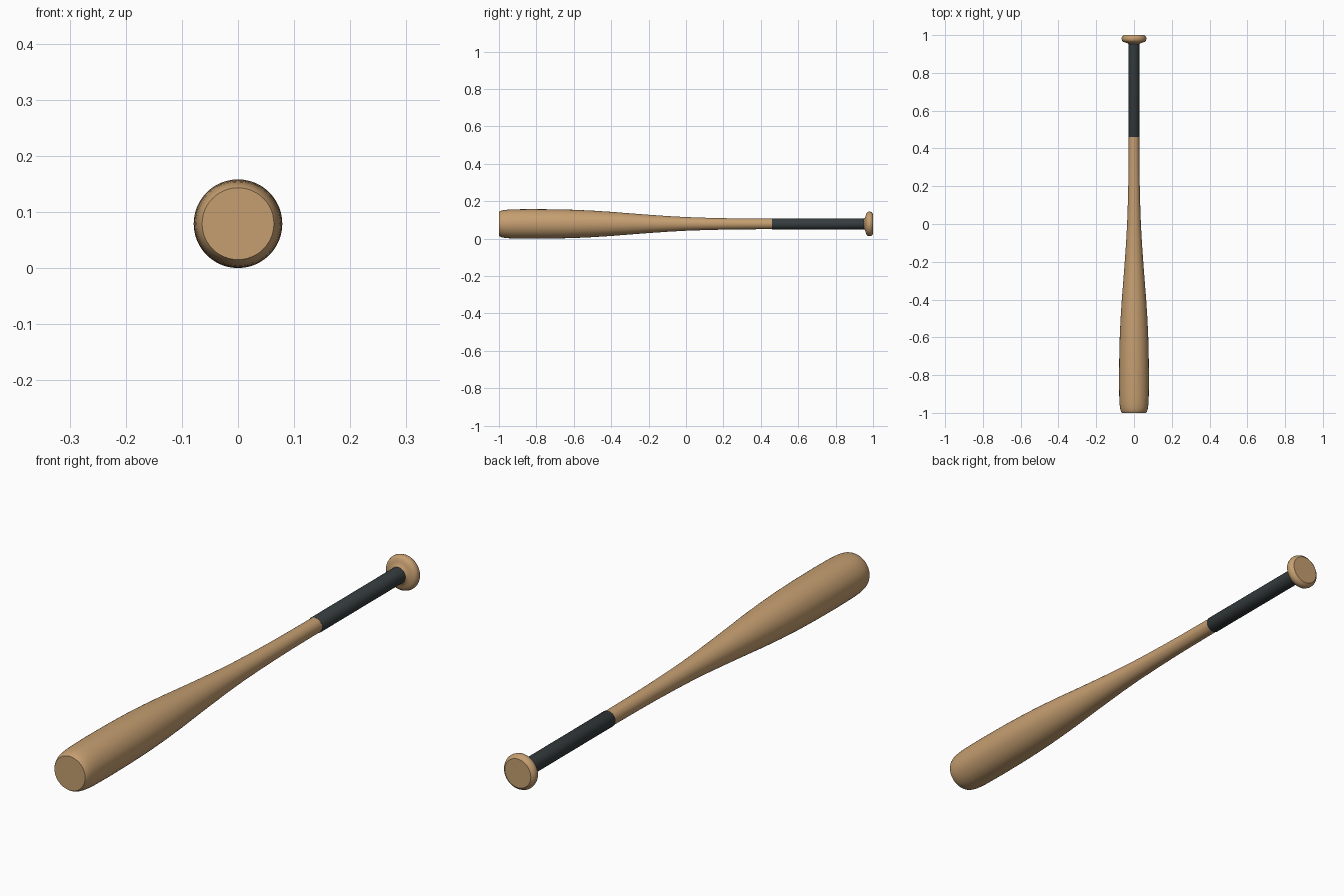
import bpy, bmesh, math

if "Cube" in bpy.data.objects:
    bpy.data.objects.remove(bpy.data.objects["Cube"])

SIDES = 48
AXIS_Z = 0.079


def material(name, rgb):
    m = bpy.data.materials.new(name)
    m.diffuse_color = (*rgb, 1.0)
    m.use_nodes = True
    m.node_tree.nodes["Principled BSDF"].inputs["Base Color"].default_value = m.diffuse_color
    return m


def lathe(name, profile, mat, angle=35):
    """Revolve (y, radius) points around the long axis and cap both ends."""
    bm = bmesh.new()
    rings = []
    for y, r in profile:
        rings.append([bm.verts.new((r * math.cos(2 * math.pi * i / SIDES), y,
                                    AXIS_Z + r * math.sin(2 * math.pi * i / SIDES)))
                      for i in range(SIDES)])
    for a, b in zip(rings, rings[1:]):
        for i in range(SIDES):
            j = (i + 1) % SIDES
            bm.faces.new((a[i], a[j], b[j], b[i]))
    bm.faces.new(rings[0])
    bm.faces.new(rings[-1])
    bmesh.ops.recalc_face_normals(bm, faces=bm.faces)
    mesh = bpy.data.meshes.new(name)
    bm.to_mesh(mesh)
    bm.free()
    mesh.materials.append(mat)
    ob = bpy.data.objects.new(name, mesh)
    bpy.context.collection.objects.link(ob)
    bpy.ops.object.select_all(action='DESELECT')
    ob.select_set(True)
    bpy.context.view_layer.objects.active = ob
    bpy.ops.object.shade_smooth_by_angle(angle=math.radians(angle))
    return ob


wood = material("warm wood", (0.56, 0.345, 0.165))
wrap = material("charcoal wrap", (0.036, 0.045, 0.048))

# Barrel with a rounded end, tapering into the handle
lathe("barrel", [
    (-1.0, 0.064), (-0.994, 0.068), (-0.985, 0.0715), (-0.97, 0.0745), (-0.95, 0.0765),
    (-0.92, 0.078), (-0.83, 0.079), (-0.70, 0.078), (-0.60, 0.0755), (-0.50, 0.071),
    (-0.40, 0.0645), (-0.30, 0.0565), (-0.20, 0.049), (-0.10, 0.042), (0.0, 0.0365),
    (0.10, 0.033), (0.20, 0.0305), (0.30, 0.029), (0.47, 0.028)], wood)

# Wrapped grip, slightly proud of the wood
lathe("grip", [(0.46, 0.0285), (0.463, 0.030), (0.95, 0.030), (0.967, 0.031)], wrap)

# Flared knob at the handle end
lathe("knob", [
    (0.950, 0.028), (0.957, 0.034), (0.961, 0.046), (0.964, 0.056), (0.970, 0.063),
    (0.978, 0.0655), (0.986, 0.0655), (0.994, 0.062), (1.0, 0.054)], wood)
